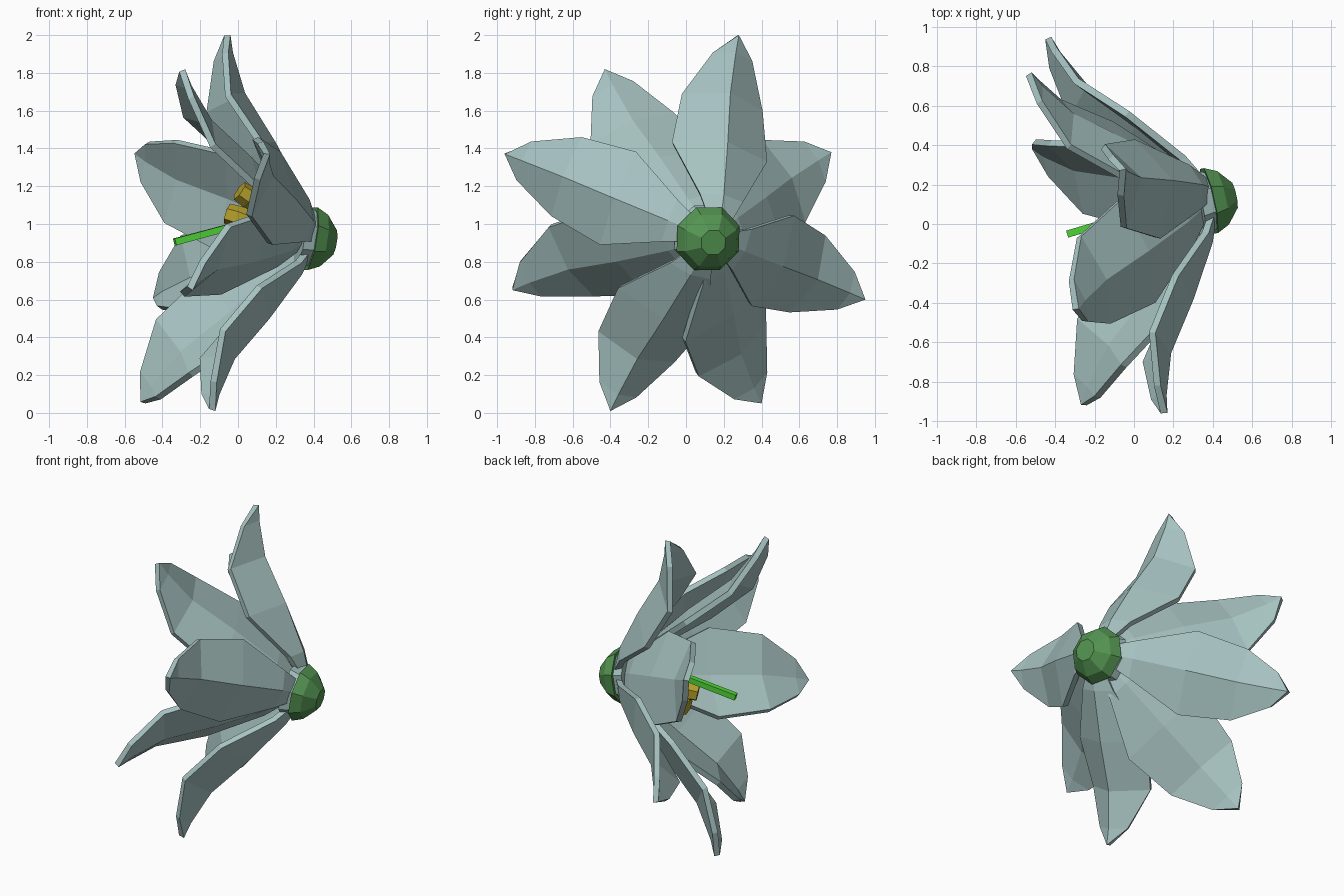
import bpy
import bmesh
import math
from mathutils import Vector

cube = bpy.data.objects.get("Cube")
if cube:
    bpy.data.objects.remove(cube, do_unlink=True)


def material(name, rgb):
    m = bpy.data.materials.new(name)
    m.use_nodes = True
    m.diffuse_color = (*rgb, 1)
    m.node_tree.nodes["Principled BSDF"].inputs["Base Color"].default_value = (*rgb, 1)
    return m


petal_mat = material("pale_teal", (0.38, 0.54, 0.53))
calyx_mat = material("leaf_green", (0.09, 0.30, 0.085))
pistil_mat = material("bright_green", (0.08, 0.67, 0.04))
stamen_mat = material("golden_yellow", (0.46, 0.35, 0.025))

# Flower axis points out of the back, through the calyx
BACK = Vector((0.96, 0.21, -0.16)).normalized()
SIDE = BACK.cross(Vector((0, 0, 1))).normalized()
UP = SIDE.cross(BACK).normalized()
HEART = Vector((0.42, 0.13, 0.93))


def mesh_object(name, bm, mat):
    me = bpy.data.meshes.new(name)
    bm.to_mesh(me)
    bm.free()
    me.materials.append(mat)
    ob = bpy.data.objects.new(name, me)
    bpy.context.scene.collection.objects.link(ob)
    return ob


def tube(name, path, radii, sides, mat):
    """Loft capped rings of the given radii along a path of points."""
    bm = bmesh.new()
    rings = []
    for i, p in enumerate(path):
        d = (path[min(i + 1, len(path) - 1)] - path[max(i - 1, 0)]).normalized()
        u = d.cross(Vector((0, 0, 1))).normalized()
        v = u.cross(d)
        ring = []
        for k in range(sides):
            a = math.tau * (k + 0.5) / sides
            ring.append(bm.verts.new(p + (u * math.cos(a) + v * math.sin(a)) * radii[i]))
        rings.append(ring)
    for a, b in zip(rings, rings[1:]):
        for k in range(sides):
            j = (k + 1) % sides
            bm.faces.new((a[k], a[j], b[j], b[k]))
    bm.faces.new(rings[0])
    bm.faces.new(rings[-1])
    bmesh.ops.recalc_face_normals(bm, faces=bm.faces)
    return mesh_object(name, bm, mat)


# Petal rows: distance along, half width, ridge offset to the back, cup depth
ROWS = [
    (0.08, 0.06, 0.02, 0.01),
    (0.20, 0.12, 0.03, 0.03),
    (0.47, 0.265, 0.00, 0.10),
    (0.73, 0.225, -0.05, 0.10),
    (0.92, 0.11, -0.025, 0.04),
]


def petal(name, tip, start, roll, cupping, width):
    span = tip - start
    d = span.normalized()
    n = (BACK - d * BACK.dot(d)).normalized()
    w = n.cross(d)
    # Roll the petal about its own length
    c, s = math.cos(math.radians(roll)), math.sin(math.radians(roll))
    n, w = n * c + w * s, w * c - n * s
    bm = bmesh.new()
    rows = []
    for t, half, lift, cup in ROWS:
        mid = start + span * t + n * lift
        rows.append([bm.verts.new(mid + w * half * width * e - n * cup * cupping * abs(e))
                     for e in (-1, 0, 1)])
    for a, b in zip(rows, rows[1:]):
        for k in (0, 1):
            bm.faces.new((a[k], b[k], b[k + 1], a[k + 1]))
    end = bm.verts.new(tip)
    for k in (0, 1):
        bm.faces.new((rows[-1][k], end, rows[-1][k + 1]))
    ob = mesh_object(name, bm, petal_mat)
    mod = ob.modifiers.new("thickness", "SOLIDIFY")
    mod.thickness = 0.035
    mod.offset = -1


# Two alternating layers of four petals: tip, sideways start, roll and cup depth
outer = [((-0.04, 0.28, 2.0), 0.04, 0, 1.45), ((0.17, -0.96, 1.37), 0, 0, 1.0),
         ((-0.12, -0.40, 0.01), 0, 0, 1.25), ((-0.42, 0.95, 0.60), 0, 0, 0.9)]
inner = [((-0.28, -0.43, 1.82), 0, -13, 0.7), ((-0.24, -0.92, 0.65), 0, 17, 0.65),
         ((-0.49, 0.40, 0.05), 0, 20, 0.7), ((-0.52, 0.77, 1.38), 0, 11, 0.6)]
for layer, petals, depth, width in (("outer", outer, 0, 1.0), ("inner", inner, 0.03, 1.1)):
    for i, (tip, shift, roll, cupping) in enumerate(petals):
        start = HEART - BACK * depth - SIDE * shift
        petal(f"{layer}_petal_{i + 1}", Vector(tip), start, roll, cupping, width)

# Flower base and calyx
base = Vector((0.395, 0.12, 0.92))
tube("flower_base", [base - BACK * 0.08, base + BACK * 0.01], [0.18, 0.15], 8, petal_mat)
tube("calyx", [base - BACK * 0.015, base + BACK * 0.05, base + BACK * 0.118],
     [0.182, 0.150, 0.07], 8, calyx_mat)

# Pistil
tube("pistil", [Vector(p) for p in ((0.36, 0.11, 0.95), (0.0, 0.05, 0.995), (-0.335, -0.05, 0.905))],
     [0.025, 0.025, 0.026], 4, pistil_mat)

# Stamens: slim filaments topped with chunky anthers
for i, angle in enumerate((20, 100, 235, 290)):
    a = math.radians(angle)
    out = SIDE * -math.cos(a) + UP * math.sin(a)
    foot = base - BACK * 0.06 + out * 0.05
    neck = base - BACK * 0.33 + out * 0.14
    head = neck - BACK * 0.11 + out * 0.05
    tube(f"filament_{i + 1}", [foot, neck], [0.015, 0.015], 4, stamen_mat)
    tube(f"anther_{i + 1}", [neck, neck.lerp(head, 0.5), head], [0.052, 0.06, 0.055], 6, stamen_mat)
